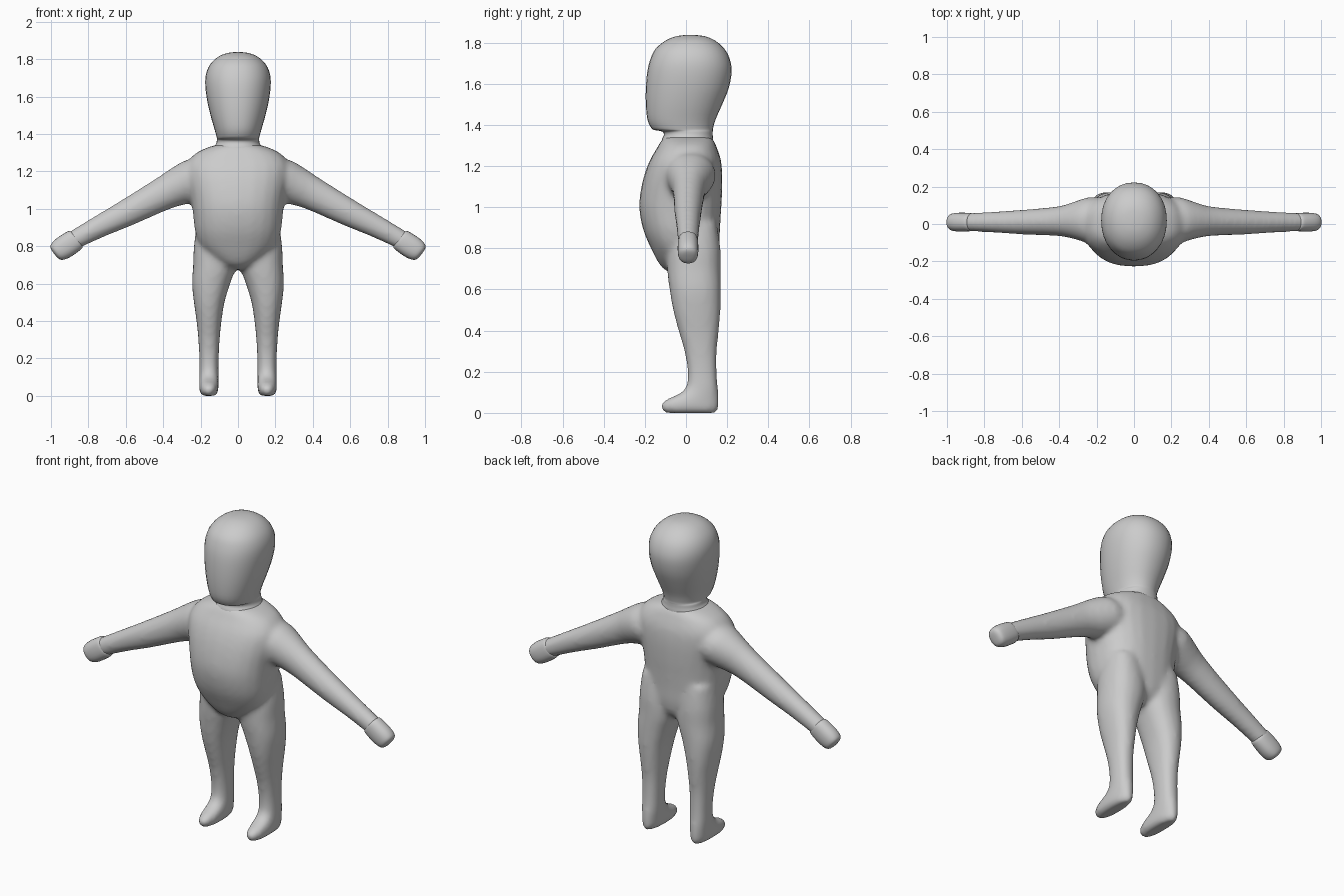
import bpy, bmesh, math

skin = bpy.data.materials.new("plain grey")
skin.diffuse_color = (0.6, 0.6, 0.6, 1)


def spline(a, b, c, d, t):
    return tuple(0.5 * (2 * q + (r - p) * t + (2 * p - 5 * q + 4 * r - s) * t * t
                        + (3 * q - p - 3 * r + s) * t ** 3) for p, q, r, s in zip(a, b, c, d))


def loft(bm, rings, sides=24, power=2.0, steps=3, mirror=1):
    """Skin rings (cx, cy, cz, half_u, half_y, tilt); tilt leans the u axis up from x."""
    n, dense = len(rings), []
    for i in range(n - 1):
        around = [rings[min(max(i + k, 0), n - 1)] for k in (-1, 0, 1, 2)]
        dense += [spline(*around, j / steps) for j in range(steps)]
    dense.append(rings[-1])
    loops = []
    for cx, cy, cz, u, v, tilt in dense:
        loop = []
        for k in range(sides):
            a = 2 * math.pi * k / sides
            c, s = math.cos(a), math.sin(a)
            c = math.copysign(abs(c) ** (2 / power), c) * u
            s = math.copysign(abs(s) ** (2 / power), s) * v
            loop.append(bm.verts.new((mirror * (cx + c * math.cos(tilt)), cy + s,
                                      cz + c * math.sin(tilt))))
        loops.append(loop)
    for p, q in zip(loops, loops[1:]):
        for k in range(sides):
            m = (k + 1) % sides
            bm.faces.new((p[k], p[m], q[m], q[k]))
    bm.faces.new(loops[0])
    bm.faces.new(loops[-1])


def level(rows):
    """Horizontal rings from rows of (z, x_min, x_max, y_front, y_back)."""
    return [((a + b) / 2, (f + k) / 2, z, (b - a) / 2, (k - f) / 2, 0) for z, a, b, f, k in rows]


def finish(bm, name):
    bmesh.ops.recalc_face_normals(bm, faces=bm.faces)
    me = bpy.data.meshes.new(name)
    bm.to_mesh(me)
    bm.free()
    me.materials.append(skin)
    ob = bpy.data.objects.new(name, me)
    bpy.context.collection.objects.link(ob)
    for p in me.polygons:
        p.use_smooth = True
    return ob


# Torso with a round belly
body = bmesh.new()
loft(body, level([
    (1.345, -.10, .10, -.10, .12), (1.325, -.17, .17, -.12, .135), (1.29, -.235, .235, -.14, .15),
    (1.23, -.275, .275, -.175, .17), (1.15, -.27, .27, -.205, .177), (1.05, -.25, .25, -.225, .175),
    (.97, -.24, .24, -.225, .17), (.88, -.23, .23, -.205, .165), (.80, -.205, .205, -.17, .162),
    (.74, -.15, .15, -.14, .15), (.70, -.09, .09, -.11, .12), (.675, -.03, .03, -.06, .08)]),
    power=2.4)

# Legs running down into the feet
leg_rows = [
    (.92, .04, .22, -.06, .15), (.80, .01, .236, -.09, .168), (.70, .008, .24, -.092, .17),
    (.60, .042, .246, -.08, .17), (.50, .072, .236, -.063, .168), (.40, .088, .222, -.037, .16),
    (.30, .098, .212, -.008, .15), (.20, .103, .207, .008, .15), (.13, .104, .207, .002, .155),
    (.095, .104, .207, -.03, .158), (.07, .104, .208, -.085, .16), (.045, .104, .208, -.122, .16),
    (.02, .107, .206, -.122, .158), (0, .12, .192, -.10, .145)]
# Arms reaching out and down
tilt = math.radians(61)
arm_rings = [
    (.14, .02, 1.17, .10, .11, math.radians(75)), (.23, .02, 1.155, .115, .125, math.radians(70)),
    (.30, .02, 1.125, .108, .105, tilt), (.40, .015, 1.08, .09, .08, tilt),
    (.60, .01, .975, .073, .066, tilt), (.75, .01, .90, .06, .056, tilt),
    (.90, .01, .82, .05, .048, tilt)]
for side in (-1, 1):
    loft(body, level(leg_rows), power=2.3, mirror=side)
    loft(body, arm_rings, mirror=side)

# Fuse torso, legs and arms into one soft skin
body_ob = finish(body, "body")
fuse = body_ob.modifiers.new("fuse", 'REMESH')
fuse.mode = 'VOXEL'
fuse.voxel_size = 0.014
fuse.use_smooth_shade = True
soft = body_ob.modifiers.new("soften", 'SMOOTH')
soft.factor = 0.5
soft.iterations = 8

# Head with its chin and neck
head = bmesh.new()
loft(head, level([
    (1.27, -.13, .13, -.12, .13), (1.325, -.128, .128, -.118, .132), (1.35, -.116, .116, -.108, .13),
    (1.368, -.113, .113, -.115, .13), (1.376, -.113, .113, -.155, .131), (1.39, -.116, .116, -.172, .133),
    (1.43, -.127, .127, -.188, .145), (1.50, -.147, .147, -.195, .176), (1.58, -.165, .165, -.195, .208),
    (1.66, -.175, .175, -.188, .222), (1.72, -.171, .171, -.173, .213), (1.77, -.15, .15, -.148, .187),
    (1.81, -.11, .11, -.10, .142), (1.832, -.06, .06, -.045, .09), (1.838, -.012, .012, .005, .035)]),
    sides=32, power=2.15)
finish(head, "head")

# Mitten hands with a stepped cuff
down = math.radians(52)
for side, label in ((-1, "left"), (1, "right")):
    hand = bmesh.new()
    loft(hand, [(.862, .01, .84, .045, .04, down), (.868, .01, .836, .058, .047, down),
                (.90, .01, .814, .062, .05, down), (.94, .01, .787, .061, .05, down),
                (.968, .01, .768, .052, .045, down), (.979, .01, .76, .036, .03, down),
                (.982, .01, .758, .012, .01, down)], power=2.3, mirror=side)
    finish(hand, label + "_hand")
